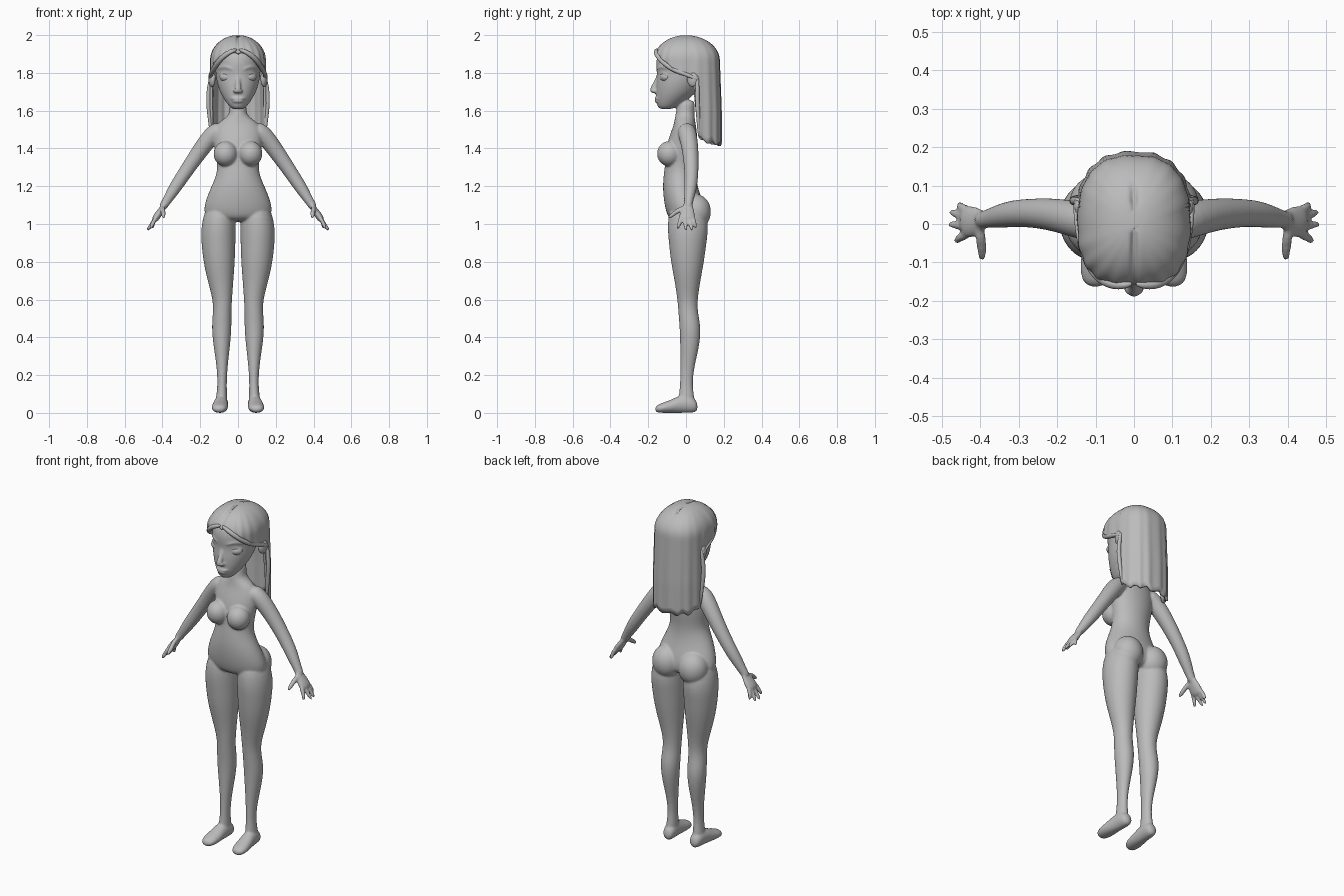
import bpy, bmesh, math
from mathutils import Vector, Matrix

if "Cube" in bpy.data.objects:
    bpy.data.objects.remove(bpy.data.objects["Cube"])

GREY = (0.5, 0.5, 0.5, 1)
clay = bpy.data.materials.new("plain grey")
clay.use_nodes = True
clay.diffuse_color = GREY
clay.node_tree.nodes["Principled BSDF"].inputs["Base Color"].default_value = GREY

SIDES = 16
SWELL = 1.025   # makes up for subdivision shrinkage
X, Y, Z = Vector((1, 0, 0)), Vector((0, 1, 0)), Vector((0, 0, 1))


def loft(bm, rings):
    """Skin a closed tube over rings given as (centre, half axis, half axis)."""
    loops = []
    for centre, u, v in rings:
        angles = [math.tau * i / SIDES for i in range(SIDES)]
        loops.append([bm.verts.new(centre + (u * math.cos(a) + v * math.sin(a)) * SWELL)
                      for a in angles])
    for low, high in zip(loops, loops[1:]):
        for i in range(SIDES):
            j = (i + 1) % SIDES
            bm.faces.new((low[i], low[j], high[j], high[i]))
    bm.faces.new(loops[0])
    bm.faces.new(loops[-1])


def upright(bm, rows, s=1):
    """Rows of (height, centre x, half width, front y, back y)."""
    loft(bm, [(Vector((s * cx, (f + b) / 2, z)), X * w, Y * (b - f) / 2)
              for z, cx, w, f, b in rows])


def limb(bm, pts, s=1, flat=1.0, ref=Y):
    """Tube along points of (x, y, z, radius)."""
    path = [Vector((s * p[0], p[1], p[2])) for p in pts]
    rings = []
    for i, p in enumerate(path):
        d = (path[min(i + 1, len(path) - 1)] - path[max(i - 1, 0)]).normalized()
        u = (ref - d * ref.dot(d)).normalized()
        rings.append((p, u * pts[i][3], d.cross(u) * pts[i][3] * flat))
    loft(bm, rings)


def ball(bm, centre, size, s=1, turn=0.0):
    place = Matrix.Translation((s * centre[0], centre[1], centre[2]))
    spin = Matrix.Rotation(s * turn, 4, "Z")
    bmesh.ops.create_icosphere(bm, subdivisions=3, radius=1,
                               matrix=place @ spin @ Matrix.Diagonal((*size, 1)))


def finish(bm, name):
    bmesh.ops.recalc_face_normals(bm, faces=bm.faces)
    mesh = bpy.data.meshes.new(name)
    bm.to_mesh(mesh)
    bm.free()
    mesh.shade_smooth()
    mesh.materials.append(clay)
    ob = bpy.data.objects.new(name, mesh)
    bpy.context.collection.objects.link(ob)
    return ob


def subdivide(ob, levels=2):
    mod = ob.modifiers.new("subdivide", "SUBSURF")
    mod.levels = mod.render_levels = levels


# Torso and neck
body = bmesh.new()
upright(body, [
    (1.66, 0, .043, -.04, .05), (1.61, 0, .044, -.05, .045), (1.575, 0, .048, -.056, .045),
    (1.55, 0, .085, -.06, .047), (1.52, 0, .12, -.066, .053), (1.46, 0, .13, -.09, .06),
    (1.40, 0, .125, -.105, .062), (1.33, 0, .111, -.108, .055), (1.27, 0, .109, -.117, .05),
    (1.20, 0, .14, -.123, .06), (1.13, 0, .17, -.118, .085), (1.06, 0, .185, -.105, .10),
    (1.01, 0, .15, -.08, .08)])

# Head with nose and lips
upright(body, [
    (1.607, 0, .025, -.135, -.08), (1.62, 0, .045, -.152, -.045), (1.66, 0, .074, -.158, .01),
    (1.70, 0, .096, -.16, .06), (1.75, 0, .112, -.158, .09), (1.79, 0, .117, -.152, .12),
    (1.84, 0, .122, -.16, .13), (1.90, 0, .118, -.153, .13), (1.95, 0, .09, -.105, .10),
    (1.98, 0, .04, -.045, .05)])
limb(body, [(0, -.142, 1.80, .01), (0, -.157, 1.75, .012), (0, -.176, 1.715, .018),
            (0, -.172, 1.692, .016)], ref=X)
ball(body, (0, -.15, 1.665), (.04, .018, .008))
ball(body, (0, -.15, 1.65), (.032, .018, .009))

for s in (1, -1):
    # Face details and ears
    ball(body, (.014, -.17, 1.703), (.012, .014, .010), s)
    limb(body, [(.022, -.155, 1.815, .006), (.07, -.136, 1.838, .007), (.106, -.09, 1.822, .004)],
         s, ref=Z)
    limb(body, [(.03, -.137, 1.778, .005), (.062, -.133, 1.803, .007), (.101, -.098, 1.785, .006)],
         s, ref=Z)
    limb(body, [(.03, -.137, 1.773, .005), (.062, -.132, 1.753, .005), (.098, -.098, 1.775, .005)],
         s, ref=Z)
    ball(body, (.138, .035, 1.765), (.017, .032, .042), s, -.3)

    # Chest and seat volumes
    ball(body, (.066, -.088, 1.372), (.064, .066, .068), s)
    ball(body, (.085, .05, 1.065), (.085, .083, .095), s)

    # Leg
    upright(body, [
        (1.12, .09, .07, -.08, .08), (1.0, .104, .092, -.10, .122), (.90, .104, .09, -.09, .108),
        (.80, .10, .083, -.08, .095), (.70, .093, .068, -.06, .076), (.60, .082, .05, -.045, .06),
        (.53, .084, .048, -.04, .062), (.45, .087, .053, -.033, .08), (.35, .086, .043, -.03, .07),
        (.25, .084, .029, -.03, .045), (.15, .084, .023, -.03, .032), (.08, .087, .03, -.04, .045),
        (.03, .088, .03, -.04, .045)], s)

    # Foot, skinned from heel to toe: (y, centre x, half width, bottom, top)
    loft(body, [(Vector((s * cx, y, (lo + hi) / 2)), X * w, Z * (hi - lo) / 2)
                for y, cx, w, lo, hi in [
                    (.062, .086, .022, .008, .055), (.035, .087, .036, 0, .09),
                    (-.02, .09, .036, 0, .10), (-.08, .095, .043, 0, .068),
                    (-.13, .098, .043, 0, .052), (-.165, .10, .027, .003, .036)]])

    # Arm, palm, fingers and thumb
    limb(body, [(.08, 0, 1.50, .045), (.125, .005, 1.49, .05), (.20, .025, 1.39, .043),
                (.285, .03, 1.265, .036), (.335, .024, 1.19, .034), (.385, .012, 1.11, .022),
                (.405, .01, 1.08, .022)], s)
    limb(body, [(.38, .01, 1.12, .02), (.405, .008, 1.075, .035), (.43, .005, 1.04, .045),
                (.445, .005, 1.015, .036)], s, .45)
    for base, tip in [(.038, (.452, .054, .975)), (.017, (.48, .033, .962)),
                      (-.006, (.484, 0, .964)), (-.028, (.464, -.047, .972))]:
        mid = (.452, base * .7 + tip[1] * .3, 1.005, .011)
        limb(body, [(.43, base, 1.04, .012), mid, (*tip, .009)], s)
    limb(body, [(.40, -.01, 1.09, .014), (.396, -.055, 1.062, .013), (.394, -.097, 1.03, .010)],
         s, ref=X)

body = finish(body, "body")
subdivide(body)
fuse = body.modifiers.new("fuse", "REMESH")
fuse.mode = "VOXEL"
fuse.voxel_size = .006
fuse.use_smooth_shade = True
soften = body.modifiers.new("soften", "SMOOTH")
soften.factor, soften.iterations = .5, 5

# Eyes
for s, side in ((1, "left"), (-1, "right")):
    eye = bmesh.new()
    ball(eye, (.064, -.112, 1.778), (.036, .024, .024), s, .45)
    finish(eye, side + "_eye")

# Hair: a dome swept round the head, short over the face and long at the back
EDGE = [(0, 1.915), (35, 1.89), (62, 1.845), (85, 1.79), (98, 1.77), (106, 1.46), (125, 1.43),
        (180, 1.42)]


def edge_height(a):
    for (a0, z0), (a1, z1) in zip(EDGE, EDGE[1:]):
        if a <= a1:
            return z0 + (z1 - z0) * (a - a0) / (a1 - a0)
    return EDGE[-1][1]


def power(v, e):
    return math.copysign(abs(v) ** e, v)


hair = bmesh.new()
COLS, ROWS = 120, 28
grid = []
for c in range(COLS):
    th = math.tau * c / COLS
    a = abs(math.degrees(th if th <= math.pi else th - math.tau))
    bottom = edge_height(a)
    if a > 106:
        bottom += .008 * math.sin(14 * th)
    col = []
    for r in range(1, ROWS + 1):
        t = r / ROWS
        z = 2.0 - (2.0 - bottom) * t ** 1.6
        drop = min((2.0 - z) / .13, 1)
        dome = math.sqrt(1 - (1 - drop) ** 2)
        fall = min((2.0 - z) / .4, 1)
        dome *= 1 + .014 * t * math.sin(18 * th)
        x = (.144 + .008 * fall) * dome * power(math.sin(th), .8)
        depth = .168 if a < 90 else .174 + .014 * fall
        y = -depth * dome * power(math.cos(th), .8)
        if y < .1 and z > 1.88:   # centre parting
            z -= .012 * math.exp(-(x / .008) ** 2)
        col.append(hair.verts.new((x, y, z)))
    grid.append(col)
for c in range(COLS):
    here, there = grid[c], grid[(c + 1) % COLS]
    for r in range(ROWS - 1):
        hair.faces.new((here[r], here[r + 1], there[r + 1], there[r]))
hair.faces.new([col[0] for col in grid])
hair = finish(hair, "hair")
shell = hair.modifiers.new("thickness", "SOLIDIFY")
shell.thickness, shell.offset = .014, -1

# Loose locks framing the face and hanging behind the ears
locks = bmesh.new()
for s in (1, -1):
    limb(locks, [(.003, -.155, 1.925, .008), (.05, -.163, 1.91, .013), (.10, -.137, 1.868, .014),
                 (.132, -.07, 1.815, .013), (.146, .01, 1.79, .011), (.15, .07, 1.76, .008)],
         s, ref=Z)
    limb(locks, [(.14, .06, 1.79, .008), (.155, .06, 1.72, .011), (.158, .06, 1.64, .012),
                 (.15, .065, 1.56, .010), (.14, .07, 1.45, .006)], s)
subdivide(finish(locks, "hair_locks"))
